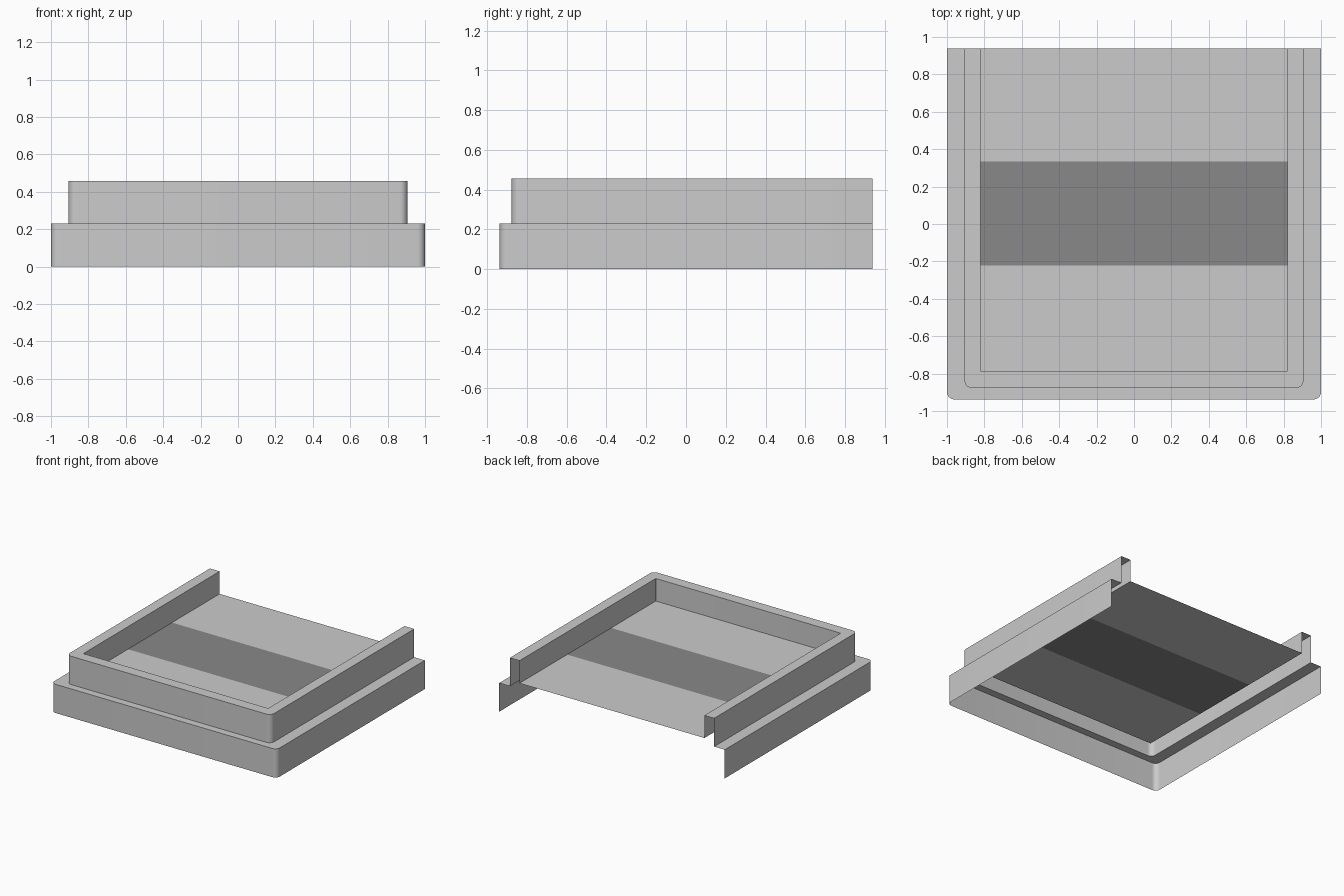
import bpy, bmesh, math

if "Cube" in bpy.data.objects:
    bpy.data.objects.remove(bpy.data.objects["Cube"])

BACK = 0.938          # open back end
FLOOR_Z = 0.276


def material(name, value):
    m = bpy.data.materials.new(name)
    m.diffuse_color = (value, value, value, 1)
    m.use_nodes = True
    m.node_tree.nodes["Principled BSDF"].inputs["Base Color"].default_value = m.diffuse_color
    return m


light = material("light grey", 0.6)
dark = material("dark grey", 0.25)


def u_path(half, front, radius, steps=8):
    """U-shaped outline, open at the back, with rounded front corners."""
    pts = [(-half, BACK)]
    if radius:
        for i in range(steps + 1):
            a = math.pi + i / steps * math.pi / 2
            pts.append((-half + radius + radius * math.cos(a),
                        front + radius + radius * math.sin(a)))
    else:
        pts.append((-half, front))
    return pts + [(-x, y) for x, y in reversed(pts)]


outer = u_path(1.0, -0.938, 0.04)
upper = u_path(0.906, -0.877, 0.04)
inner = u_path(0.82, -0.788, 0.004)


def finish(name, bm, mats):
    me = bpy.data.meshes.new(name)
    bm.to_mesh(me)
    bm.free()
    ob = bpy.data.objects.new(name, me)
    bpy.context.collection.objects.link(ob)
    for m in mats:
        me.materials.append(m)
    return ob


# Stepped thin-shell rim: skirt, ledge, upper wall, top rim, inner wall
bm = bmesh.new()
rings = []
for path, z in ((outer, 0), (outer, 0.23), (upper, 0.23), (upper, 0.457),
                (inner, 0.457), (inner, FLOOR_Z)):
    rings.append([bm.verts.new((x, y, z)) for x, y in path])
for a, b in zip(rings, rings[1:]):
    for i in range(len(a) - 1):
        bm.faces.new((a[i], a[i + 1], b[i + 1], b[i]))
rim = finish("stepped_rim", bm, [light])
bpy.context.view_layer.objects.active = rim
rim.select_set(True)
bpy.ops.object.shade_smooth_by_angle(angle=math.radians(35))

# Floor sheet with a dark band across the middle
bm = bmesh.new()
rows = [[bm.verts.new((x, y, FLOOR_Z)) for x in (-0.82, 0.82)]
        for y in (-0.788, -0.223, 0.335, BACK)]
for i, (a, b) in enumerate(zip(rows, rows[1:])):
    face = bm.faces.new((a[0], a[1], b[1], b[0]))
    face.material_index = 1 if i == 1 else 0
finish("floor_panel", bm, [light, dark])
